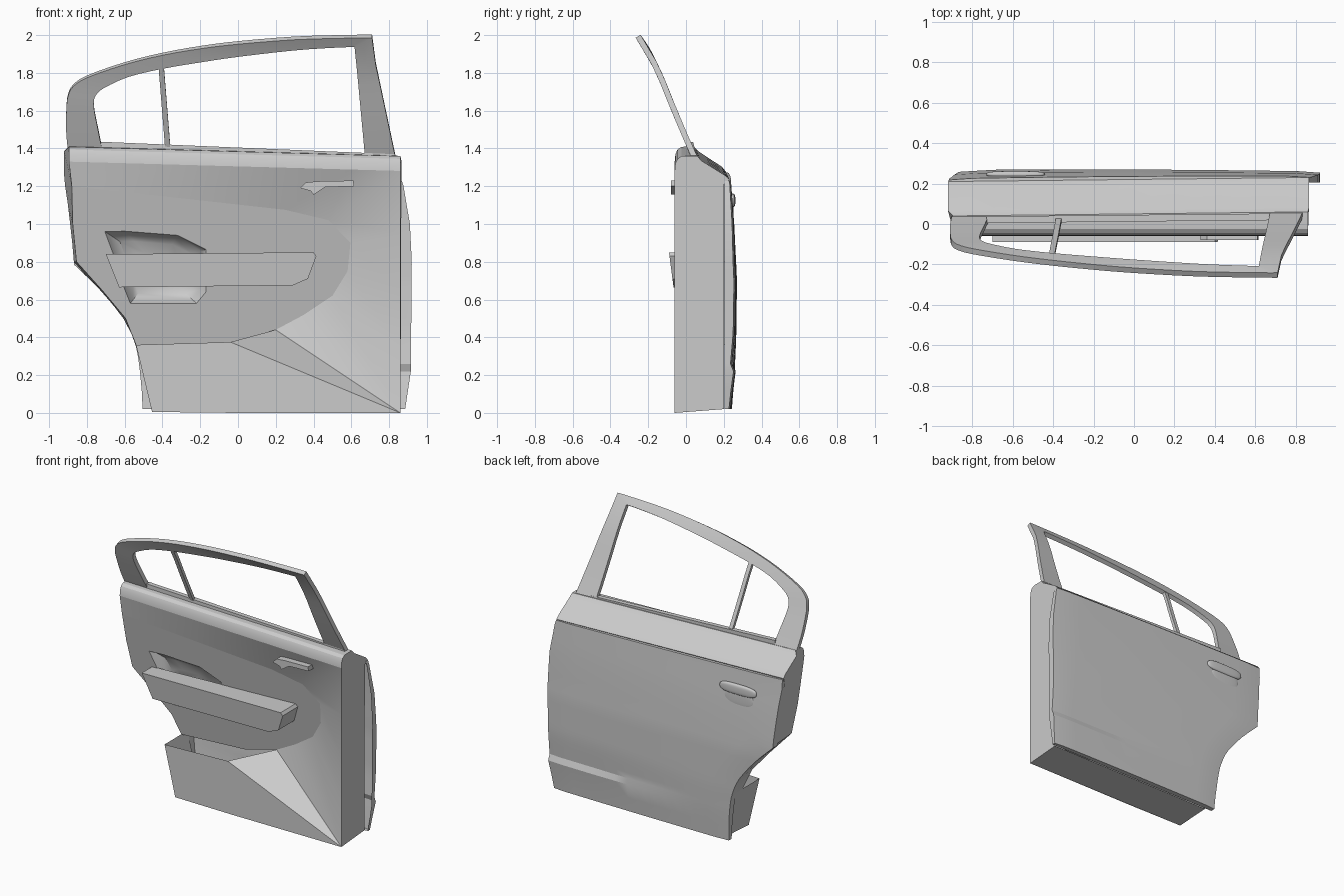
import bpy, bmesh, math
from mathutils import Vector

if "Cube" in bpy.data.objects:
    bpy.data.objects.remove(bpy.data.objects["Cube"])


def interp(table, v):
    """Piecewise-linear lookup in [(key, value), ...]."""
    for (a, p), (b, q) in zip(table, table[1:]):
        if v <= b:
            return p + (q - p) * max(0, (v - a) / (b - a))
    return table[-1][1]


def smooth_path(pts, n=4):
    """Catmull-Rom subdivision of a list of tuples."""
    vs = [Vector(p) for p in pts]
    vs = [vs[0]] + vs + [vs[-1]]
    out = []
    for a, b, c, d in zip(vs, vs[1:], vs[2:], vs[3:]):
        for k in range(n):
            t = k / n
            out.append(.5 * (2 * b + (c - a) * t + (2 * a - 5 * b + 4 * c - d) * t * t
                             + (3 * b - a - 3 * c + d) * t ** 3))
    return [tuple(v) for v in out] + [tuple(vs[-1])]


def finish(name, bm, angle=30, solid=0):
    bmesh.ops.remove_doubles(bm, verts=bm.verts, dist=1e-5)
    bmesh.ops.recalc_face_normals(bm, faces=bm.faces)
    me = bpy.data.meshes.new(name)
    bm.to_mesh(me)
    bm.free()
    ob = bpy.data.objects.new(name, me)
    bpy.context.collection.objects.link(ob)
    bpy.ops.object.select_all(action='DESELECT')
    ob.select_set(True)
    bpy.context.view_layer.objects.active = ob
    if solid:
        m = ob.modifiers.new("thickness", 'SOLIDIFY')
        m.thickness, m.offset = solid, 0
        bpy.ops.object.modifier_apply(modifier=m.name)
    bpy.ops.object.shade_smooth_by_angle(angle=math.radians(angle))


def loft(bm, rows):
    """Quads between rows of points."""
    vs = [[bm.verts.new(p) for p in r] for r in rows]
    for a, b in zip(vs, vs[1:]):
        for i in range(len(a) - 1):
            bm.faces.new((a[i], a[i + 1], b[i + 1], b[i]))
    bmesh.ops.remove_doubles(bm, verts=bm.verts, dist=1e-5)


def prism(name, outline, front, back):
    """Plate from an x-z outline; front and back are functions of x, z giving y."""
    bm = bmesh.new()
    f = [bm.verts.new((x, front(x, z), z)) for x, z in outline]
    b = [bm.verts.new((x, back(x, z), z)) for x, z in outline]
    bm.faces.new(f)
    bm.faces.new(b[::-1])
    for i in range(len(f)):
        j = (i + 1) % len(f)
        bm.faces.new((f[i], b[i], b[j], f[j]))
    finish(name, bm)


def ztop(x): return 1.385 - 0.028 * x          # belt line
def zcrease(x): return 1.25 - 0.025 * x        # shoulder crease
def insert_y(x, z): return -0.055 + 0.2 * (1.2 - z) + 0.05 * (x + 0.88)   # tilted insert plane


arch = smooth_path([(.02, -.505), (.15, -.512), (.3, -.53), (.39, -.553), (.5, -.607), (.65, -.73), (.785, -.868)])
skin_left = arch + [(.85, -.872), (1.1, -.9), (1.2, -.915), (1.4, -.92)]
skin_right = [(.02, .885), (.22, .915), (.8, .92), (1.0, .91), (1.25, .868)]
skin_prof = [(.02, .243), (.22, .258), (.4, .266), (.7, .27), (1.0, .256), (1.25, .236)]


def skin_y(x, z):
    y = interp(skin_prof, z) - 0.01 * ((x + .3) / 1.2) ** 2 + .01 * x * max(0, (z - .8) / .45)
    fade = min(1, max(0, (x + .25) / .8))
    return y + fade * interp([(.02, 0), (.14, .004), (.22, .01), (.26, -.008), (.45, 0), (2, 0)], z)


# Outer skin with wheel-arch edge and lower character line
bm = bmesh.new()
rows = []
for z in (.02, .12, .22, .26, .3, .345, .39, .43, .465, .5, .55, .6, .65, .695, .74, .785,
          .85, 1.0, 1.1, 1.2, None):
    xa, xb = interp(skin_left, z or 1.25), interp(skin_right, z or 1.25)
    row = []
    for i in range(17):
        x = xa + (xb - xa) * i / 16
        h = z or zcrease(x)
        row.append((x, skin_y(x, h) - (.006 if i in (0, 16) else 0), h))
    rows.append(row)
loft(bm, rows)
edges = [e for e in bm.edges if e.is_boundary]
ext = bmesh.ops.extrude_edge_only(bm, edges=edges)
for v in ext['geom']:
    if isinstance(v, bmesh.types.BMVert):
        v.co.y = 0.205
finish("outer_skin", bm, 20)

# Shoulder: rounded inner top edge, belt ledge and sloping outer band
N = 8
profile = []
for k in range(N + 1):
    t = k / N
    xi, xo = -.895 + 1.755 * t, -.92 + 1.785 * t
    zt, zc = ztop(xi), zcrease(xo)
    profile.append([(xi, -.06, zt - .08), (xi, -.056, zt - .04), (xi, -.045, zt - .016),
                    (xi, -.025, zt - .002), (xi, 0, zt), (xi, .04 + .02 * t, zt),
                    (xo, .065 + .015 * t, zt - .025), (xo, .19 + .015 * t, zc + .03),
                    (xo, .21 + .02 * t, zc + .006), (xo, .2, zc - .02)])
bm = bmesh.new()
loft(bm, profile)
# hinge-side wall and latch-side top wall
bm.faces.new([bm.verts.new(p) for p in profile[-1] + [(.86, .2, .02), (.86, -.06, 0)]])
bm.faces.new([bm.verts.new(p) for p in profile[0] + [(-.915, .205, 1.2), (-.88, -.055, 1.2)]])
finish("shoulder_and_end_walls", bm)

# Latch-side jamb following the wheel arch
insert_left = [(.36, -.54), (.5, -.595), (.65, -.72), (.8, -.855), (1.0, -.875), (1.2, -.88)]
bm = bmesh.new()
loft(bm, [[(interp(insert_left, z), insert_y(interp(insert_left, z), z), z),
           (interp(skin_left, z), .21, z)] for z in (.36, .42, .5, .575, .65, .72, .8, .9, 1.0, 1.1, 1.2)])
finish("latch_jamb", bm)

# Inner trim: sloping ring from door edge to insert (insert point, door-edge point)
pairs = [((-.88, 1.2), (-.895, None)), ((-.3, 1.136), (-.3, None)), ((.25, 1.075), (.3, None)),
         ((.48, 1.02), (.6, None)), ((.48, 1.02), (.86, None)), ((.595, .9), (.86, .95)),
         ((.58, .75), (.86, .65)), ((.5, .62), (.86, .35)), ((.35, .52), (.86, 0)),
         ((.2, .44), (.86, 0)), ((-.04, .375), (.86, 0)), ((-.04, .375), (0, 0)),
         ((-.54, .36), (-.455, .005))]
inner, outer = [], []
for (a, b), (c, d) in pairs:
    inner.append((a, -.06 if b < .4 else insert_y(a, b), b))
    outer.append((c, -.06, ztop(c) - .08 if d is None else d))
bm = bmesh.new()
va, vb = [bm.verts.new(p) for p in inner], [bm.verts.new(p) for p in outer]
for i in range(len(va) - 1):
    if inner[i] == inner[i + 1]:
        bm.faces.new((va[i], vb[i + 1], vb[i]))
    elif outer[i] == outer[i + 1]:
        bm.faces.new((va[i], va[i + 1], vb[i]))
    else:
        bm.faces.new((va[i], va[i + 1], vb[i + 1], vb[i]))
finish("inner_trim", bm, 40)

# Bottom and lower latch wall of the open door pocket
bm = bmesh.new()
loft(bm, [[(.86, -.06, 0), (.86, .2, .02)], [(-.455, -.06, .005), (-.455, .2, .02)],
          [(-.54, -.06, .36), (-.54, .2, .36)]])
finish("pocket_walls", bm)

# Trim insert with a bowl-shaped recess behind the armrest
outline = [(x, z) for z, x in insert_left] + [p for p, q in pairs[1:4]] + [p for p, q in pairs[5:11]]
hole = [(-.705, .96), (-.6, .962), (-.32, .94), (-.17, .865), (-.17, .64), (-.22, .58),
        (-.57, .58), (-.61, .68), (-.66, .84)]
bm = bmesh.new()
edges = []
for loop in (outline, hole):
    vs = [bm.verts.new((x, insert_y(x, z), z)) for x, z in loop]
    edges += [bm.edges.new((vs[i], vs[(i + 1) % len(vs)])) for i in range(len(vs))]
bmesh.ops.triangle_fill(bm, edges=edges, use_beauty=True)
rings = []
for s, d in ((1, 0), (.9, .04), (.72, .07), (.4, .08)):
    ring = [(-.42 + (x + .42) * s, insert_y(x, z) + d, .77 + (z - .77) * s) for x, z in hole]
    rings.append(ring + ring[:1])
loft(bm, rings)
bmesh.ops.holes_fill(bm, edges=[e for e in bm.edges if e.is_boundary and all(
    abs(v.co.x + .42) < .13 and abs(v.co.z - .77) < .1 for v in e.verts)], sides=0)
finish("trim_insert", bm, 40)

# Armrest
prism("armrest", [(-.7, .84), (-.2, .845), (.4, .85), (.415, .83), (.37, .71), (.29, .675), (-.63, .665)],
      lambda x, z: -.066 - .024 * (z - .665) / .185, lambda x, z: insert_y(x, z) + .005)

# Inside release lever
prism("inside_lever", [(.33, 1.19), (.36, 1.22), (.42, 1.226), (.61, 1.23), (.615, 1.2), (.46, 1.195),
                       (.40, 1.155), (.385, 1.175)], lambda x, z: -.08, lambda x, z: -.02)

# Window frame: paired outer / inner points bent along the glass curve
glass = smooth_path([(1.36, .042), (1.45, .002), (1.62, -.07), (1.75, -.122), (1.85, -.168), (1.93, -.21), (2.01, -.265)])
frame = smooth_path([(-.9, 1.39, -.72, 1.4), (-.91, 1.5, -.74, 1.5), (-.908, 1.62, -.76, 1.6),
                     (-.9, 1.68, -.763, 1.655), (-.875, 1.73, -.75, 1.69), (-.8, 1.78, -.71, 1.725),
                     (-.6, 1.85, -.58, 1.785), (-.4, 1.9, -.4, 1.828), (-.2, 1.935, -.2, 1.862),
                     (0, 1.96, 0, 1.892), (.3, 1.984, .3, 1.927), (.56, 1.992, .52, 1.942),
                     (.71, 1.994, .617, 1.945)], 3)
for k in range(1, 7):
    t = k / 6
    frame.append((.708 + .125 * t, 1.95 - .59 * t, .62 + .052 * t, 1.925 - .56 * t))
bm = bmesh.new()
loft(bm, [[(x, interp(glass, z), z) for x, z in ((a, b), ((a + c) / 2, (b + d) / 2), (c, d))]
          for a, b, c, d in frame])
finish("window_frame", bm, 35, .03)

# Quarter-glass divider bar
bm = bmesh.new()
rows = []
for k in range(6):
    z, x = 1.38 + .46 * k / 5, -.37 - .037 * k / 5
    rows.append([(x - .014, interp(glass, z), z), (x + .014, interp(glass, z), z)])
loft(bm, rows)
finish("divider_bar", bm, 35, .022)

# Belt seal along the bottom of the window opening
prism("belt_seal", [(-.73, ztop(-.73) - .04), (.83, ztop(.83) - .04), (.83, ztop(.83) + .008),
                    (-.73, ztop(-.73) + .03)], lambda x, z: .012 + .01 * x, lambda x, z: .045 + .01 * x)


# Outside handle with its finger cup
def pad(name, centre, size, power):
    bm = bmesh.new()
    bmesh.ops.create_uvsphere(bm, u_segments=32, v_segments=16, radius=1)
    for v in bm.verts:
        p = [math.copysign(abs(c) ** power, c) for c in v.co]
        v.co = Vector([centre[i] + size[i] * p[i] for i in range(3)])
    finish(name, bm, 60)


pad("handle_cup", (-.59, skin_y(-.59, 1.06) - .002, 1.06), (.115, .007, .06), .8)
pad("outside_handle", (-.585, skin_y(-.585, 1.1) + .002, 1.125), (.145, .016, .036), .65)
